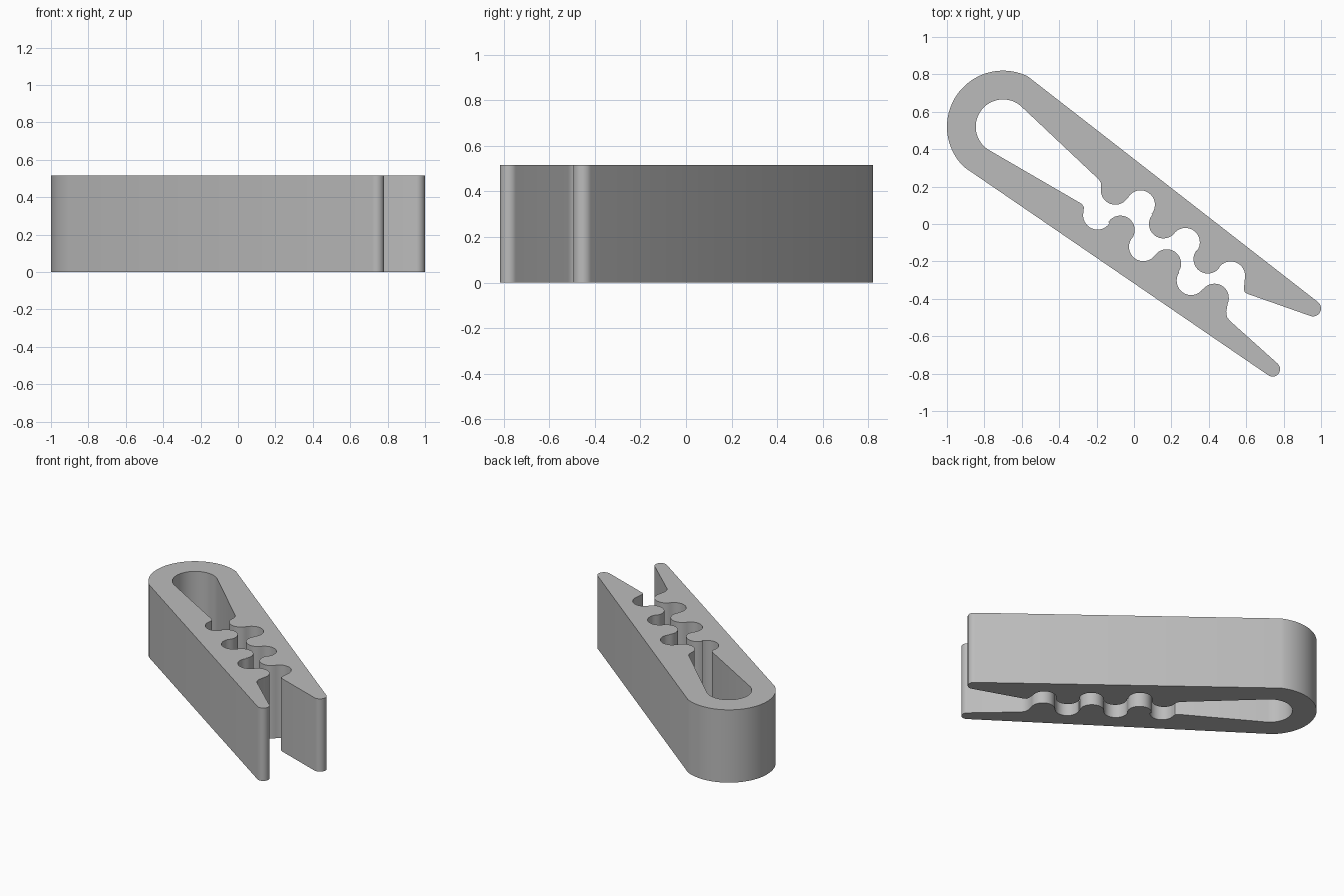
import bpy, bmesh, math
from mathutils import Vector

HEIGHT = 0.515

cube = bpy.data.objects.get("Cube")
if cube:
    bpy.data.objects.remove(cube, do_unlink=True)


def arc(centre, radius, start, end, steps=16):
    """Points on an arc, angles in degrees."""
    pts = []
    for i in range(steps + 1):
        a = math.radians(start + (end - start) * i / steps)
        pts.append((centre[0] + radius * math.cos(a), centre[1] + radius * math.sin(a)))
    return pts


def heading(a, b):
    return math.degrees(math.atan2(b[1] - a[1], b[0] - a[0]))


def wave(centres, radius, start, end):
    """Chain of touching circles, bending alternately left and right."""
    pts = []
    for i, c in enumerate(centres):
        a = start if i == 0 else heading(c, centres[i - 1])
        b = end if i == len(centres) - 1 else heading(c, centres[i + 1])
        sweep = (b - a) % 360 if i % 2 == 0 else -((a - b) % 360)
        pts += arc(c, radius, a, a + sweep)
    return pts


# Interlocking teeth along the inner edge of each arm
upper_teeth = wave([(-0.10, 0.18), (0.035, 0.103), (0.157, 0.0), (0.275, -0.098),
                    (0.395, -0.188), (0.517, -0.277)], 0.077, 172, -10)
lower_teeth = wave([(-0.195, 0.047), (-0.073, -0.032), (0.05, -0.122), (0.175, -0.212),
                    (0.305, -0.303), (0.43, -0.396)], 0.077, 165, -22)

# Closed outline: spring loop, lower arm, slot, upper arm
loop_centre = (-0.70, 0.52)
outline = arc(loop_centre, 0.30, 64, 226, 40)
outline += arc((0.741, -0.776), 0.04, 236, 408, 14)
outline += [(0.512, -0.517), (0.497, -0.497), (0.493, -0.468)]
outline += lower_teeth[::-1]
outline += [(-0.268, 0.09), (-0.28, 0.108)]
outline += arc(loop_centre, 0.146, 236, 50, 36)
outline += [(-0.187, 0.237), (-0.177, 0.22)]
outline += upper_teeth
outline += [(0.588, -0.34), (0.59, -0.362), (0.603, -0.372)]
outline += arc((0.957, -0.451), 0.043, -110, 52, 14)

bm = bmesh.new()
base = bm.faces.new([bm.verts.new((x, y, 0)) for x, y in outline])
top = bmesh.ops.extrude_face_region(bm, geom=[base])["geom"]
bmesh.ops.translate(bm, vec=Vector((0, 0, HEIGHT)),
                    verts=[v for v in top if isinstance(v, bmesh.types.BMVert)])
bmesh.ops.recalc_face_normals(bm, faces=bm.faces[:])
mesh = bpy.data.meshes.new("clip_body")
bm.to_mesh(mesh)
bm.free()

# Single grey plastic
grey = bpy.data.materials.new("grey_plastic")
grey.use_nodes = True
colour = (0.5, 0.5, 0.5, 1)
grey.diffuse_color = colour
grey.node_tree.nodes["Principled BSDF"].inputs["Base Color"].default_value = colour
mesh.materials.append(grey)

clip = bpy.data.objects.new("clip_body", mesh)
bpy.context.collection.objects.link(clip)
bpy.ops.object.select_all(action="DESELECT")
clip.select_set(True)
bpy.context.view_layer.objects.active = clip
bpy.ops.object.shade_smooth_by_angle(angle=math.radians(30))
